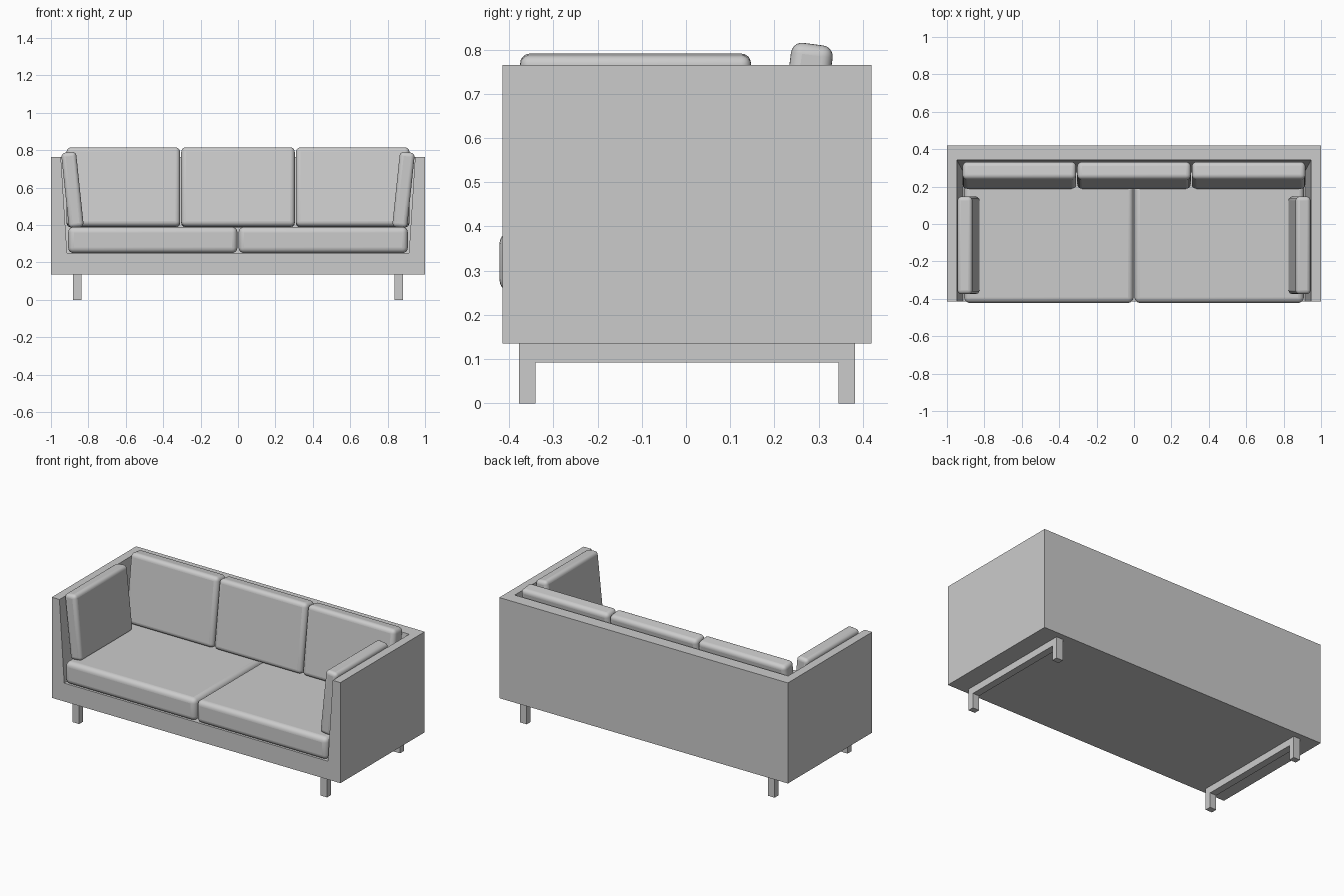
import bpy, bmesh
from math import radians

if "Cube" in bpy.data.objects:
    bpy.data.objects.remove(bpy.data.objects["Cube"])


def add_mesh(name, bm):
    bmesh.ops.recalc_face_normals(bm, faces=bm.faces)
    me = bpy.data.meshes.new(name)
    bm.to_mesh(me)
    bm.free()
    ob = bpy.data.objects.new(name, me)
    bpy.context.collection.objects.link(ob)
    return ob


def box(name, size, loc, rot=(0, 0, 0)):
    bm = bmesh.new()
    bmesh.ops.create_cube(bm, size=1)
    bmesh.ops.scale(bm, vec=size, verts=bm.verts)
    ob = add_mesh(name, bm)
    ob.location = loc
    ob.rotation_euler = rot
    return ob


def cushion(name, size, loc, rot=(0, 0, 0), radius=0.025):
    ob = box(name, size, loc, rot)
    mod = ob.modifiers.new("Rounding", 'BEVEL')
    mod.width = radius
    mod.segments = 5
    bpy.context.view_layer.objects.active = ob
    ob.select_set(True)
    bpy.ops.object.shade_smooth_by_angle(angle=radians(40))
    ob.select_set(False)
    return ob


# Frame: one shell, open at the front, inner walls sloping inward to the floor
F, B, Z0, ZF, ZT = -0.415, 0.42, 0.135, 0.25, 0.765
bm = bmesh.new()


def ring(x, front, back, z):
    return [bm.verts.new((px, py, z)) for px, py in
            ((-x, front), (-x, back), (x, back), (x, front))]


base = ring(1, F, B, Z0)
top = ring(1, F, B, ZT)
rim = ring(0.947, F, 0.342, ZT)
floor = ring(0.914, F, 0.28, ZF)
bm.faces.new(base)
bm.faces.new(floor)
for i in range(3):
    j = i + 1
    bm.faces.new((base[i], base[j], top[j], top[i]))
    bm.faces.new((top[i], top[j], rim[j], rim[i]))
    bm.faces.new((rim[i], rim[j], floor[j], floor[i]))
bm.faces.new((base[0], top[0], rim[0], floor[0]))
bm.faces.new((base[3], floor[3], rim[3], top[3]))
bm.faces.new((base[0], floor[0], floor[3], base[3]))
add_mesh("sofa_frame", bm)

# Back cushions, leaning on the back
for i, n in enumerate(("left", "middle", "right")):
    cushion(f"{n}_back_cushion", (0.607, 0.095, 0.426),
            ((i - 1) * 0.613, 0.26, 0.601), (radians(-7.5), 0, 0))

for s, n in ((-1, "left"), (1, "right")):
    # Seat cushions
    cushion(f"{n}_seat_cushion", (0.905, 0.70, 0.14), (s * 0.4555, -0.072, 0.32), radius=0.03)
    # Arm cushions, leaning on the arms
    cushion(f"{n}_arm_cushion", (0.08, 0.522, 0.404), (s * 0.885, -0.114, 0.588),
            (0, s * radians(6), 0), radius=0.022)
    # Leg brackets: two legs and a rail under the frame
    x = s * 0.859
    box(f"{n}_front_leg", (0.045, 0.037, 0.135), (x, -0.359, 0.0675))
    box(f"{n}_rear_leg", (0.045, 0.037, 0.135), (x, 0.3635, 0.0675))
    box(f"{n}_leg_rail", (0.045, 0.686, 0.043), (x, 0.002, 0.1135))
